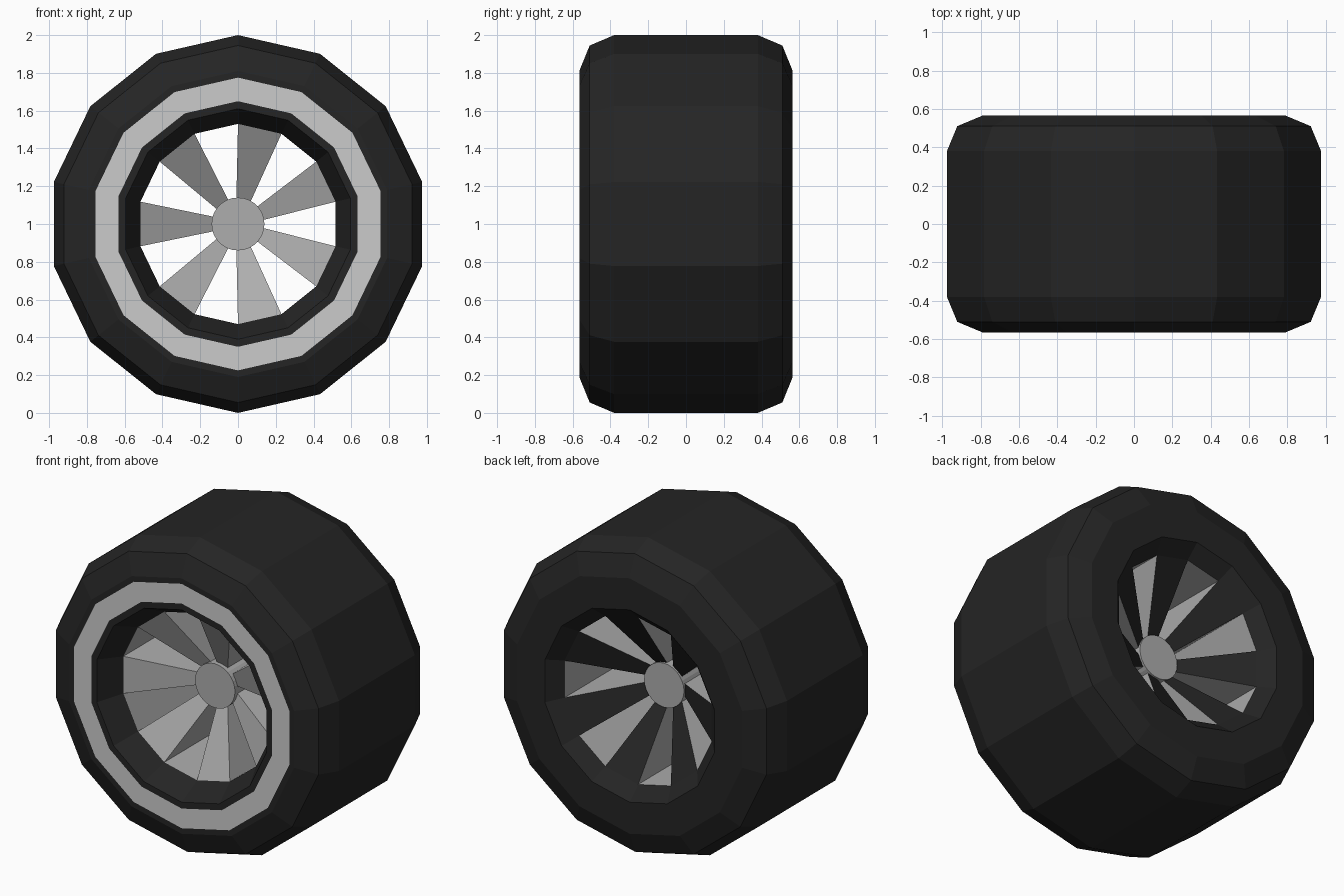
import bpy, bmesh
from math import cos, sin, pi, sqrt

if "Cube" in bpy.data.objects:
    bpy.data.objects.remove(bpy.data.objects["Cube"])

N = 14            # sides of the wheel
STEP = 2 * pi / N


def material(name, v):
    m = bpy.data.materials.new(name)
    m.diffuse_color = (v, v, v, 1)
    m.use_nodes = True
    m.node_tree.nodes["Principled BSDF"].inputs["Base Color"].default_value = m.diffuse_color
    return m


RUBBER = material("rubber", 0.018)
STRIPE = material("stripe", 0.75)
METAL = material("metal", 0.42)


def finish(bm, name, mats):
    bmesh.ops.recalc_face_normals(bm, faces=bm.faces[:])
    me = bpy.data.meshes.new(name)
    bm.to_mesh(me)
    bm.free()
    for m in mats:
        me.materials.append(m)
    ob = bpy.data.objects.new(name, me)
    bpy.context.collection.objects.link(ob)
    return ob


def polar(r, a, y):
    return (r * cos(a), y, 1 + r * sin(a))


def lathe(name, profile, sides, mats, tints={}, closed=True):
    """Spin (radius, y) points about the axle; tints maps profile segment to material."""
    bm = bmesh.new()
    rings = [[bm.verts.new(polar(r, pi / 2 + i * 2 * pi / sides, y)) for i in range(sides)]
             for r, y in profile]
    n = len(rings)
    for k in range(n if closed else n - 1):
        a, b = rings[k], rings[(k + 1) % n]
        for i in range(sides):
            j = (i + 1) % sides
            bm.faces.new((a[i], a[j], b[j], b[i])).material_index = tints.get(k, 0)
    if not closed:
        bm.faces.new(rings[0])
        bm.faces.new(rings[-1])
    return finish(bm, name, mats)


# Tyre with pale side stripe on the front and a metal inner barrel
lathe("tyre", [(0.53, -0.41), (0.61, -0.565), (0.65, -0.565), (0.775, -0.565), (0.81, -0.565),
               (0.945, -0.51), (1.0, -0.38), (1.0, 0.38), (0.945, 0.51), (0.81, 0.565),
               (0.61, 0.565), (0.53, 0.48)],
      N, [RUBBER, STRIPE, METAL], {2: 1, 11: 2})

# Hub
lathe("hub", [(0.14, -0.23), (0.14, 0.22)], 28, [METAL], closed=False)

# Seven deep, dished wedge spokes: metal front and sides, dark back
R_IN, HALF_IN = 0.12, 0.3
for s in range(7):
    mid = pi / 2 - STEP / 2 - s * 2 * STEP
    bm = bmesh.new()

    def edge(y_out, y_in):
        pts = [polar(0.53, mid - STEP / 2, y_out), polar(0.53, mid + STEP / 2, y_out),
               polar(R_IN, mid + HALF_IN, y_in), polar(R_IN, mid - HALF_IN, y_in)]
        return [bm.verts.new(p) for p in pts]

    front, back = edge(-0.41, -0.19), edge(0.48, 0.19)
    bm.faces.new(front)
    bm.faces.new(back[::-1]).material_index = 1
    for i in range(4):
        j = (i + 1) % 4
        bm.faces.new((front[i], front[j], back[j], back[i]))
    finish(bm, f"spoke_{s + 1}", [METAL, RUBBER])
